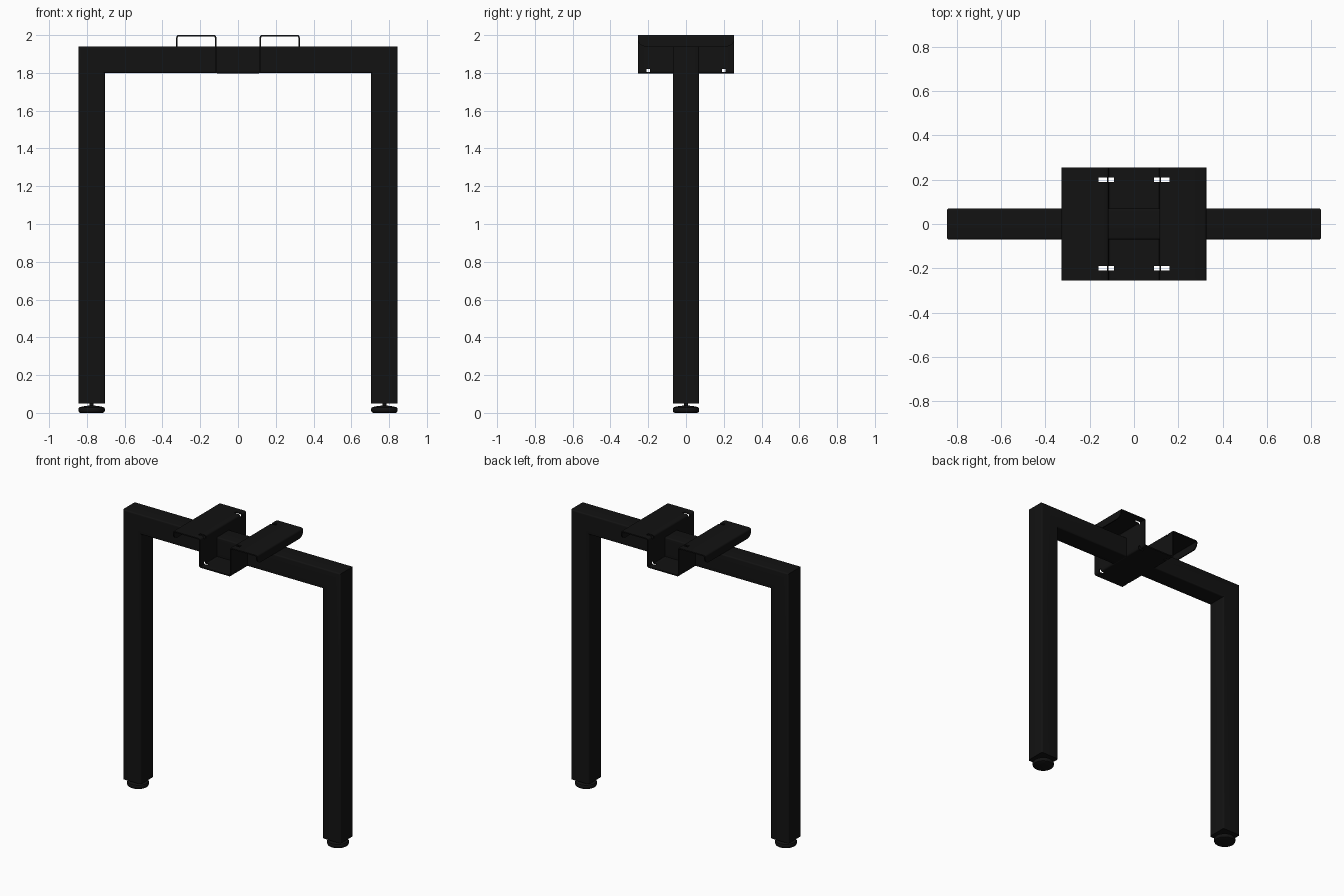
import bpy, bmesh, math
from mathutils import Vector

if "Cube" in bpy.data.objects:
    bpy.data.objects.remove(bpy.data.objects["Cube"])

black = bpy.data.materials.new("black_paint")
black.diffuse_color = (0.006, 0.006, 0.006, 1)
black.use_nodes = True
black.node_tree.nodes["Principled BSDF"].inputs["Base Color"].default_value = black.diffuse_color


def finish(name, bm, smooth=True):
    bmesh.ops.recalc_face_normals(bm, faces=bm.faces[:])
    me = bpy.data.meshes.new(name)
    bm.to_mesh(me)
    bm.free()
    ob = bpy.data.objects.new(name, me)
    bpy.context.collection.objects.link(ob)
    me.materials.append(black)
    bpy.ops.object.select_all(action='DESELECT')
    bpy.context.view_layer.objects.active = ob
    ob.select_set(True)
    if smooth:
        bpy.ops.object.shade_smooth_by_angle(angle=math.radians(35))
    return ob


def rounded(points, radii, closed=True, steps=5):
    """Polyline with its corners replaced by small curves."""
    out, n = [], len(points)
    for i, p in enumerate(points):
        r, p = radii[i], Vector(p)
        if r == 0 or (not closed and i in (0, n - 1)):
            out.append(p)
            continue
        u = (Vector(points[i - 1]) - p).normalized()
        v = (Vector(points[(i + 1) % n]) - p).normalized()
        c = p + (u + v) * r
        for k in range(steps + 1):
            a = math.pi / 2 * k / steps
            out.append(c - v * r * math.cos(a) - u * r * math.sin(a))
    return out


# Portal frame: rounded square tube swept with mitred corners
bm = bmesh.new()
h = 0.07
section = rounded([(-h, -h), (h, -h), (h, h), (-h, h)], [0.01] * 4)
cx, cz, z0 = 0.775, 1.87, 0.05
# a = offset to the outside of the frame, y = depth
stations = [lambda a: (-cx - a, z0), lambda a: (-cx - a, cz + a),
            lambda a: (cx + a, cz + a), lambda a: (cx + a, z0)]
rings = []
for f in stations:
    ring = []
    for a, y in section:
        x, z = f(a)
        ring.append(bm.verts.new((x, y, z)))
    rings.append(ring)
n = len(section)
for r0, r1 in zip(rings, rings[1:]):
    for i in range(n):
        bm.faces.new((r0[i], r0[(i + 1) % n], r1[(i + 1) % n], r1[i]))
bm.faces.new(rings[0])
bm.faces.new(rings[-1])
finish("portal_frame", bm)


# Levelling feet: lathed discs with a short stem
def foot(name, x):
    bm = bmesh.new()
    prof = [(0, 0), (0.06, 0), (0.067, 0.004), (0.07, 0.012), (0.07, 0.022), (0.066, 0.029),
            (0.05, 0.034), (0.02, 0.038), (0.011, 0.04), (0.011, 0.055), (0, 0.055)]
    vs = [bm.verts.new((x + r, 0, z)) for r, z in prof]
    es = [bm.edges.new(e) for e in zip(vs, vs[1:])]
    bmesh.ops.spin(bm, geom=vs + es, cent=(x, 0, 0), axis=(0, 0, 1),
                   angle=math.tau, steps=32, use_duplicate=False)
    bmesh.ops.remove_doubles(bm, verts=bm.verts[:], dist=1e-5)
    finish(name, bm)


foot("left_foot", -cx)
foot("right_foot", cx)

# Folded sheet-metal tray: lip bend, shelf, wall, floor, wall, shelf, lip bend
D = 0.255
half = [(-0.327, 1.985), (-0.327, 2.0), (-0.115, 2.0), (-0.115, 1.798)]
outline = half + [(-x, z) for x, z in reversed(half)]
T = 0.008
inner = [(-0.319, 1.985), (-0.319, 1.992), (-0.123, 1.992), (-0.123, 1.798 - 0.0)]
inner[3] = (-0.123, 1.7985)
inner = inner[:]
# outer/inner skins of the sheet, offset by its thickness
top = [(-0.327, 1.985), (-0.327, 2.0), (-0.115, 2.0), (-0.115, 1.806)]
low = [(-0.319, 1.985), (-0.319, 1.992), (-0.123, 1.992), (-0.123, 1.798)]


def mirrored(p):
    return p + [(-x, z) for x, z in reversed(p)]


ra = [0, 0.012, 0.012, 0.004, 0.004, 0.012, 0.012, 0]
rb = [0, 0.004, 0.004, 0.012, 0.012, 0.004, 0.004, 0]
A = rounded(mirrored(top), ra, closed=False)
B = rounded(mirrored(low), rb, closed=False)
bm = bmesh.new()
fr = [[bm.verts.new((p.x, y, p.y)) for p in s] for y in (-D, D) for s in (A, B)]
fa, fb, ba, bb = fr
for i in range(len(A) - 1):
    for p, q in ((fa, fb), (ba, bb), (fa, ba), (fb, bb)):
        bm.faces.new((p[i], p[i + 1], q[i + 1], q[i]))
for i in (0, -1):
    bm.faces.new((fa[i], fb[i], bb[i], ba[i]))
tray = finish("mounting_tray", bm, smooth=False)

# Relief slots across the bends
bm = bmesh.new()
for sx in (-1, 1):
    for y in (-0.2, 0.2):
        for x0, x1, za, zb in ((0.105, 0.16, 1.98, 2.02), (0.09, 0.135, 1.78, 1.82)):
            g = bmesh.ops.create_cube(bm, size=1)
            for v in g["verts"]:
                v.co = Vector((sx * ((x0 + x1) / 2 + v.co.x * (x1 - x0)),
                               y + v.co.y * 0.02, (za + zb) / 2 + v.co.z * (zb - za)))
cutter = finish("slot_cutter", bm, smooth=False)
cutter.hide_render = True
mod = tray.modifiers.new("slots", 'BOOLEAN')
mod.object = cutter
mod.operation = 'DIFFERENCE'
mod.solver = 'EXACT'
bpy.ops.object.select_all(action='DESELECT')
bpy.context.view_layer.objects.active = tray
tray.select_set(True)
bpy.ops.object.modifier_apply(modifier="slots")
bpy.data.objects.remove(cutter)
bpy.ops.object.shade_smooth_by_angle(angle=math.radians(35))


# Outer lips with rounded lower corners
def lip(name, s):
    bm = bmesh.new()
    pts = rounded([(-D, 1.94), (D, 1.94), (D, 1.985), (-D, 1.985)], [0.04, 0.04, 0, 0])
    f = bm.faces.new([bm.verts.new((s * 0.319, p.x, p.y)) for p in pts])
    g = bmesh.ops.extrude_face_region(bm, geom=[f])
    for v in g["geom"]:
        if isinstance(v, bmesh.types.BMVert):
            v.co.x = s * 0.327
    finish(name, bm)


lip("left_lip", -1)
lip("right_lip", 1)
